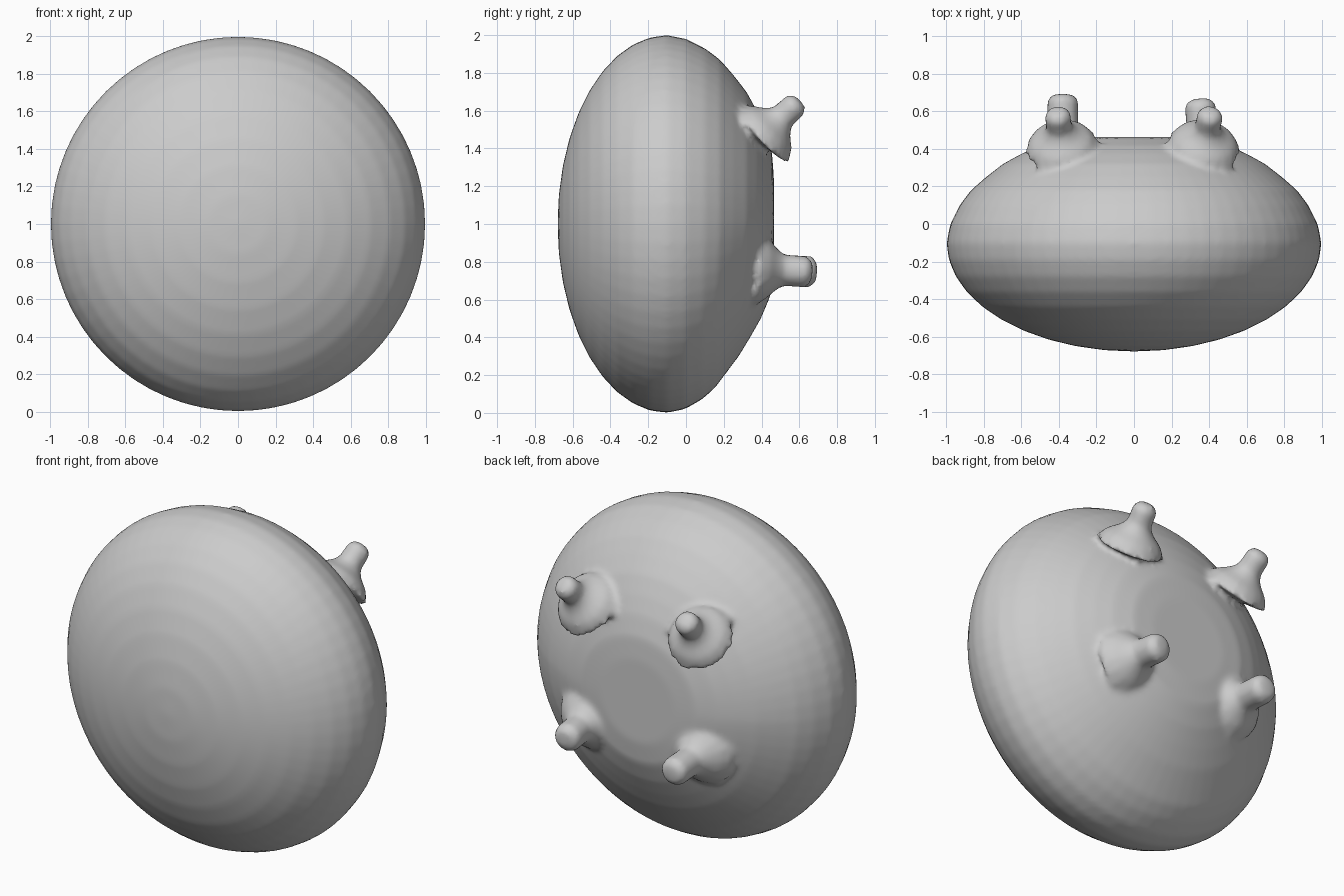
import bpy, bmesh, math
from mathutils import Vector

if "Cube" in bpy.data.objects:
    bpy.data.objects.remove(bpy.data.objects["Cube"])


def lathe(name, profile, origin, axis, steps):
    """Spin (radius, height) points round an axis; zero radii become poles."""
    bm = bmesh.new()
    turn = Vector(axis).to_track_quat('Z', 'Y')
    rings = []
    for r, h in profile:
        count = 1 if r == 0 else steps
        rings.append([bm.verts.new(Vector(origin) + turn @ Vector(
            (r * math.cos(math.tau * i / steps), r * math.sin(math.tau * i / steps), h)))
            for i in range(count)])
    for a, b in zip(rings, rings[1:]):
        for i in range(steps):
            j = (i + 1) % steps
            corners = [a[i % len(a)], a[j % len(a)], b[j % len(b)], b[i % len(b)]]
            bm.faces.new(list(dict.fromkeys(corners)))
    bmesh.ops.recalc_face_normals(bm, faces=bm.faces)
    mesh = bpy.data.meshes.new(name)
    bm.to_mesh(mesh)
    bm.free()
    obj = bpy.data.objects.new(name, mesh)
    bpy.context.collection.objects.link(obj)
    return obj


# Rounded disc: elliptical front, flatter conical back
front = [(math.sin(t * math.pi / 20), -0.1 - 0.58 * math.cos(t * math.pi / 20)) for t in range(11)]
back = [(0.98, 0.0), (0.93, 0.1), (0.87, 0.18), (0.79, 0.25), (0.7, 0.32),
        (0.6, 0.375), (0.5, 0.42), (0.38, 0.455), (0.25, 0.465), (0, 0.465)]
body = lathe("body", front + back, (0, 0, 1), (0, 1, 0), 64)
for v in body.data.vertices:
    # The lower back slopes in a little more than the upper back
    r = math.hypot(v.co.x, v.co.z - 1)
    if v.co.y > -0.1 and v.co.z < 1 and r > 0.3:
        v.co.y -= 0.06 * (1 - v.co.z) * math.sin(math.pi * (r - 0.3) / 0.7)

# Four pegs with flared roots: upper pair tilts up, lower pair points back
pegs = [((-0.39, 0.45, 1.51), (-0.41, 0.60, 1.65), 0.07),
        ((0.38, 0.45, 1.51), (0.41, 0.60, 1.65), 0.07),
        ((-0.38, 0.43, 0.76), (-0.38, 0.69, 0.745), 0.084),
        ((0.37, 0.43, 0.76), (0.35, 0.665, 0.745), 0.084)]
parts = [body]
for root, tip, r in pegs:
    axis = Vector(tip) - Vector(root)
    n = axis.length
    shape = [(0, -0.1), (0.2, -0.06), (0.16, 0.0), (r + 0.03, 0.045), (r, 0.085),
             (r, n - 0.03), (r * 0.65, n), (0, n + 0.005)]
    parts.append(lathe("peg", shape, root, axis, 16))

# Fuse the pegs into the body and soften the joins
bpy.ops.object.select_all(action='DESELECT')
for p in parts:
    p.select_set(True)
bpy.context.view_layer.objects.active = body
bpy.ops.object.join()
body.name = "disc_with_pegs"
fuse = body.modifiers.new("fuse", 'REMESH')
fuse.mode = 'VOXEL'
fuse.voxel_size = 0.018
fuse.use_smooth_shade = True
soften = body.modifiers.new("soften", 'SMOOTH')
soften.factor = 0.5
soften.iterations = 5
bpy.ops.object.shade_smooth()
